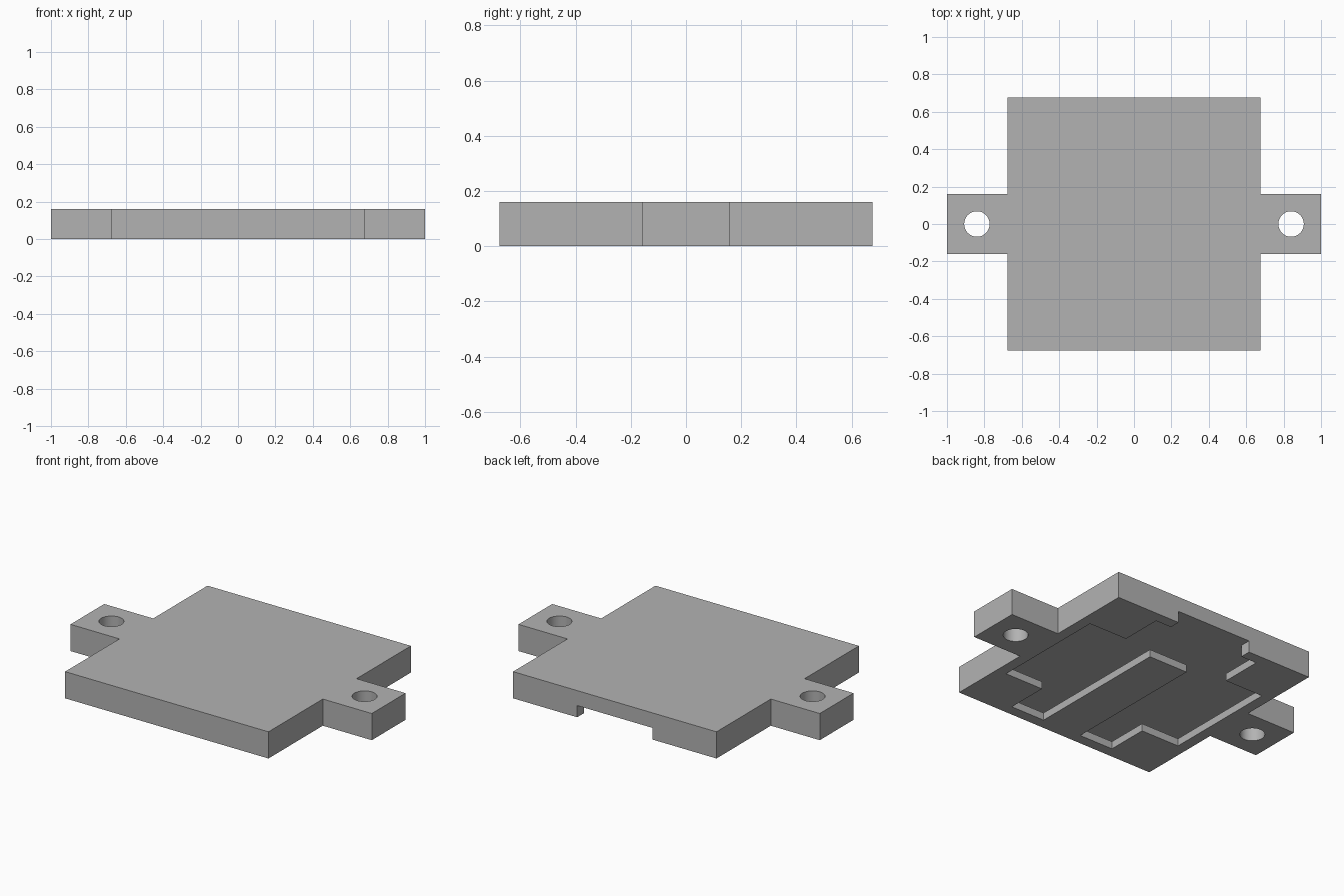
import bpy
import bmesh
import math

cube = bpy.data.objects.get("Cube")
if cube:
    bpy.data.objects.remove(cube, do_unlink=True)

# Main dimensions
BODY, TAB, THICK = 0.675, 0.16, 0.16
INNER, ARM, SLOT, TONGUE = 0.61, 0.355, 0.25, 0.13
LIP, DEPTH = 0.045, 0.07
HOLE_X, HOLE_R = 0.84, 0.068

grey = bpy.data.materials.new("light_grey")
grey.use_nodes = True
grey.diffuse_color = (0.45, 0.45, 0.45, 1)
grey.node_tree.nodes["Principled BSDF"].inputs["Base Color"].default_value = (0.45, 0.45, 0.45, 1)


def prism(name, outline, z0, z1):
    """Extrude a closed outline from z0 up to z1."""
    bm = bmesh.new()
    base = bm.faces.new([bm.verts.new((x, y, z0)) for x, y in outline])
    top = bmesh.ops.extrude_face_region(bm, geom=[base])
    verts = [v for v in top["geom"] if isinstance(v, bmesh.types.BMVert)]
    bmesh.ops.translate(bm, verts=verts, vec=(0, 0, z1 - z0))
    bmesh.ops.recalc_face_normals(bm, faces=bm.faces)
    mesh = bpy.data.meshes.new(name)
    bm.to_mesh(mesh)
    bm.free()
    mesh.materials.append(grey)
    obj = bpy.data.objects.new(name, mesh)
    bpy.context.collection.objects.link(obj)
    return obj


def mirrored(half):
    """Complete a half outline across x = 0."""
    return half + [(-x, y) for x, y in reversed(half)]


def box(x0, x1, y0, y1):
    return [(x0, y0), (x1, y0), (x1, y1), (x0, y1)]


def circle(cx, r, sides=48):
    steps = [2 * math.pi * i / sides for i in range(sides)]
    return [(cx + r * math.cos(a), r * math.sin(a)) for a in steps]


# Square plate with a mounting tab on each side
plate = prism("mounting_plate", mirrored([
    (BODY, -BODY), (BODY, -TAB), (1, -TAB), (1, TAB), (BODY, TAB), (BODY, BODY)]), 0, THICK)

# Underside opening: a stepped cross around a central tongue
opening = mirrored([
    (TONGUE, 0.29), (TONGUE, -INNER), (ARM, -INNER), (ARM, -ARM), (INNER, -ARM),
    (INNER, ARM), (ARM, ARM), (ARM, INNER)])

cutters = [
    prism("opening_cutter", opening, -0.1, 0.06),
    # Shallow cavity behind the retaining lip
    prism("cavity_cutter", box(-0.645, 0.645, -0.645, INNER), LIP, DEPTH),
    # Notch through the back wall
    prism("back_notch_cutter", box(-SLOT, SLOT, 0.5, 0.8), -0.1, DEPTH),
]
# Screw holes in the tabs
cutters += [prism("screw_hole_cutter", circle(s * HOLE_X, HOLE_R), -0.1, 0.3) for s in (-1, 1)]

bpy.ops.object.select_all(action="DESELECT")
bpy.context.view_layer.objects.active = plate
plate.select_set(True)
for cutter in cutters:
    cutter.hide_render = True
    mod = plate.modifiers.new(cutter.name, "BOOLEAN")
    mod.operation = "DIFFERENCE"
    mod.solver = "EXACT"
    mod.object = cutter
    bpy.ops.object.modifier_apply(modifier=mod.name)
    bpy.data.objects.remove(cutter, do_unlink=True)

bpy.ops.object.shade_smooth_by_angle(angle=math.radians(30))
